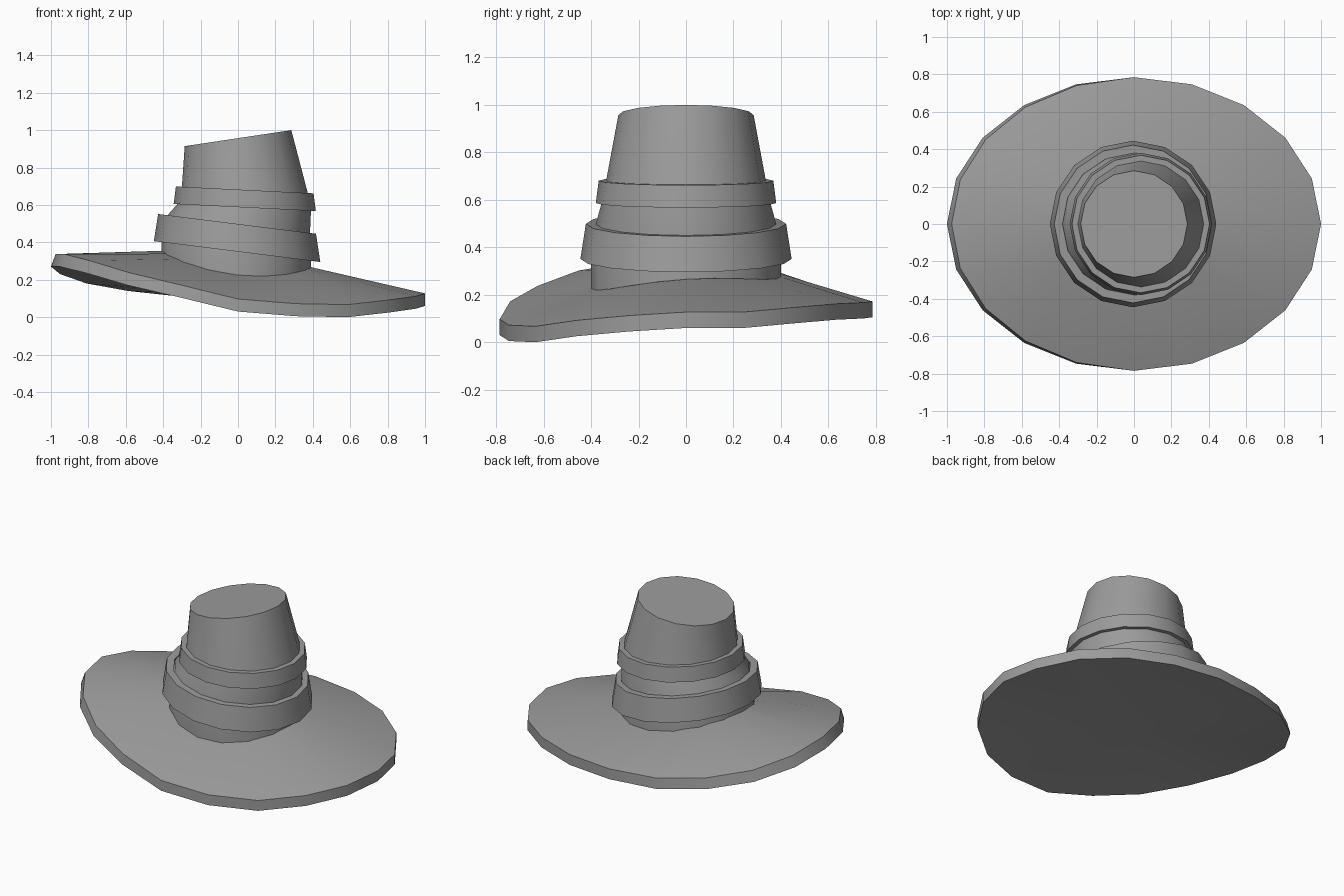
import bpy, bmesh
from math import cos, sin, tau, radians

cube = bpy.data.objects.get("Cube")
if cube:
    bpy.data.objects.remove(cube, do_unlink=True)

felt = bpy.data.materials.new("grey felt")
felt.use_nodes = True
GREY = (0.33, 0.33, 0.33, 1)
felt.diffuse_color = GREY
felt.node_tree.nodes["Principled BSDF"].inputs["Base Color"].default_value = GREY


def ring(cx, r, z, slope, n=16):
    """Tilted ring of points; slope is the rise per unit of x."""
    pts = []
    for i in range(n):
        a = tau * i / n
        x = cx + r * cos(a)
        pts.append((x, r * sin(a), z + slope * x))
    return pts


def loft(name, rings, closed=False):
    """Skin a stack of rings; close it on itself or cap both ends."""
    bm = bmesh.new()
    loops = [[bm.verts.new(p) for p in pts] for pts in rings]
    pairs = list(zip(loops, loops[1:]))
    if closed:
        pairs.append((loops[-1], loops[0]))
    for low, high in pairs:
        n = len(low)
        for i in range(n):
            j = (i + 1) % n
            bm.faces.new((low[i], low[j], high[j], high[i]))
    if not closed:
        for loop in (loops[0], loops[-1]):
            if len(loop) == 16:
                bm.faces.new(loop)
            else:
                bmesh.ops.poke(bm, faces=[bm.faces.new(loop)])
    bmesh.ops.recalc_face_normals(bm, faces=bm.faces)
    mesh = bpy.data.meshes.new(name)
    bm.to_mesh(mesh)
    bm.free()
    obj = bpy.data.objects.new(name, mesh)
    bpy.context.collection.objects.link(obj)
    mesh.materials.append(felt)
    bpy.ops.object.select_all(action="DESELECT")
    obj.select_set(True)
    bpy.context.view_layer.objects.active = obj
    bpy.ops.object.shade_smooth_by_angle(angle=radians(30))
    return obj


# Wavy brim: edge heights run anticlockwise from the left (+x) side
EDGE = [.06, .06, .08, .095, .10, .105, .11, .14, .18, .23,
        .27, .27, .235, .17, .105, .03, .005, .0, .025, .045]
under, upper, inner = [], [], []
for i, z in enumerate(EDGE):
    c, s = cos(tau * i / len(EDGE)), sin(tau * i / len(EDGE))
    inset = 1 - 0.025 * max(0, -c)
    under.append((c, 0.785 * s, z))
    upper.append((c * inset, 0.785 * s * inset, z + 0.067))
    inner.append((0.4 * c, 0.4 * s, 0.25 - 0.045 * c + 0.06 * c * c + 0.025 * s))
loft("brim", [under, upper, inner])

# Leaning crown with a slanted flat top
loft("crown", [
    ring(-0.01, 0.40, 0.19, -0.1),
    ring(-0.01, 0.40, 0.34, -0.12),
    ring(0.005, 0.38, 0.50, -0.125),
    ring(0.035, 0.355, 0.59, -0.06),
    ring(0.037, 0.337, 0.68, -0.055),
    ring(0.0, 0.285, 0.957, 0.15),
])


# Tilted bands around the crown
def band(name, cx, r_low, r_high, depth, z_low, z_high, slope):
    loft(name, [
        ring(cx, r_low - depth, z_low, slope),
        ring(cx, r_low, z_low, slope),
        ring(cx, r_high, z_high, slope),
        ring(cx, r_high - depth, z_high, slope),
    ], closed=True)


band("lower_band", -0.005, 0.445, 0.422, 0.045, 0.35, 0.498, -0.125)
band("upper_band", 0.036, 0.38, 0.368, 0.035, 0.588, 0.682, -0.05)
